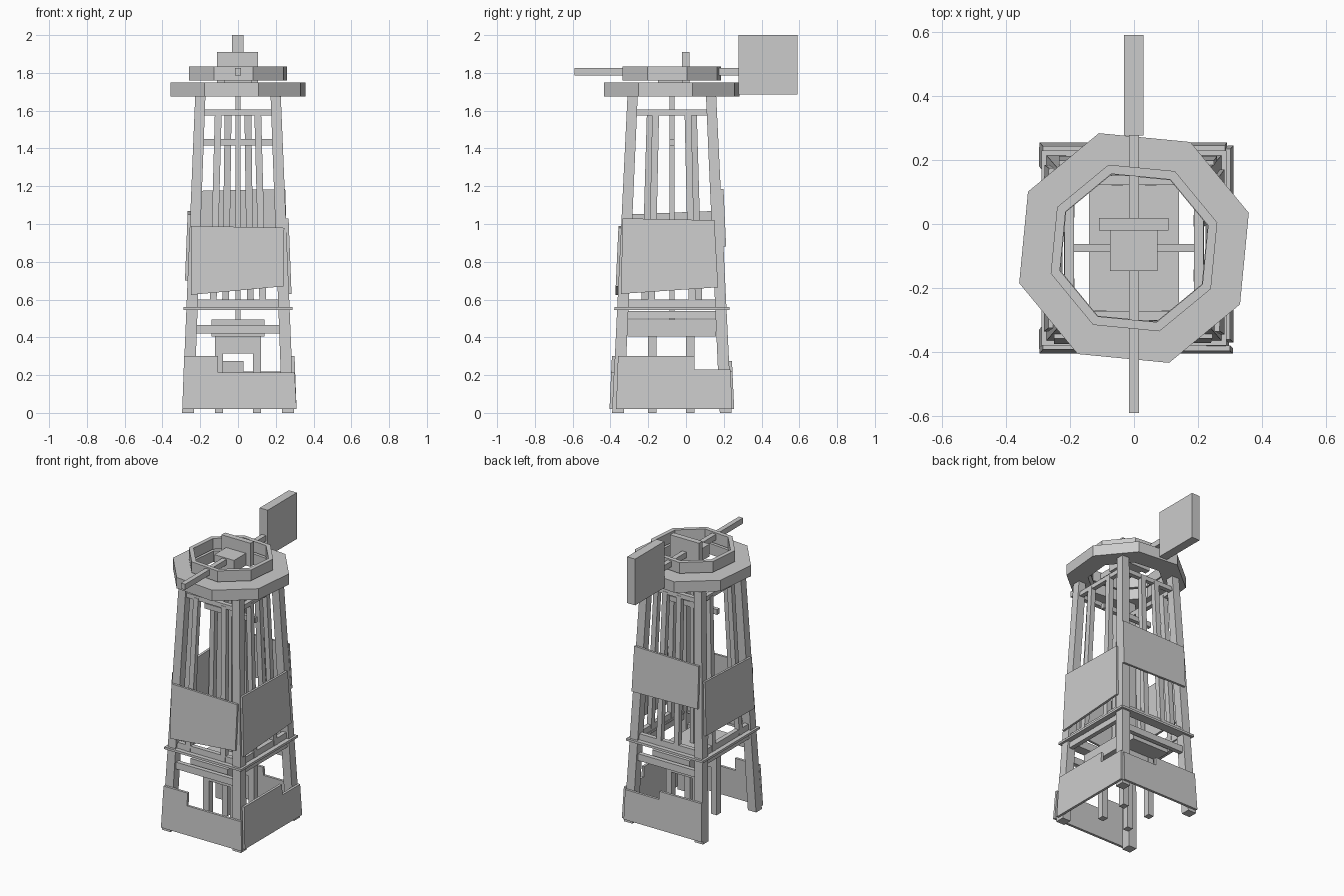
import bpy, bmesh, math
from mathutils import Vector

if "Cube" in bpy.data.objects:
    bpy.data.objects.remove(bpy.data.objects["Cube"])

CY = -0.075                      # tower axis in y


def hx(z): return 0.265 - 0.039 * z      # leg centre distance from axis, x
def hy(z): return 0.285 - 0.046 * z      # leg centre distance from axis, y


def finish(name, bm):
    bmesh.ops.recalc_face_normals(bm, faces=bm.faces)
    me = bpy.data.meshes.new(name)
    bm.to_mesh(me)
    bm.free()
    ob = bpy.data.objects.new(name, me)
    bpy.context.collection.objects.link(ob)
    return ob


def loft(name, a, b):
    """Solid between two matching outlines."""
    bm = bmesh.new()
    va = [bm.verts.new(p) for p in a]
    vb = [bm.verts.new(p) for p in b]
    n = len(va)
    bm.faces.new(va)
    bm.faces.new(vb[::-1])
    for i in range(n):
        j = (i + 1) % n
        bm.faces.new((va[i], vb[i], vb[j], va[j]))
    return finish(name, bm)


def box(name, x0, x1, y0, y1, z0, z1):
    sq = [(x0, y0), (x1, y0), (x1, y1), (x0, y1)]
    return loft(name, [(x, y, z0) for x, y in sq], [(x, y, z1) for x, y in sq])


def on_side(side, u, z, off):
    """Point on a leaning tower side: u runs along world x or y."""
    if side in ("front", "back"):
        s = -1 if side == "front" else 1
        return Vector((u, CY + s * (hy(z) + off), z))
    s = 1 if side == "right" else -1
    return Vector((s * (hx(z) + off), CY + u, z))


def panel(name, side, outline, off0, off1):
    return loft(f"{side}_{name}", [on_side(side, u, z, off0) for u, z in outline],
                [on_side(side, u, z, off1) for u, z in outline])


def ring(name, r_out, r_in, z0, z1):
    bm = bmesh.new()
    loops = []
    for r, z in ((r_out, z0), (r_out, z1), (r_in, z1), (r_in, z0)):
        loops.append([bm.verts.new((r * math.cos(math.radians(17 + 45 * i)),
                                    CY + r * math.sin(math.radians(17 + 45 * i)), z))
                      for i in range(8)])
    for k in range(4):
        a, b = loops[k], loops[(k + 1) % 4]
        for i in range(8):
            j = (i + 1) % 8
            bm.faces.new((a[i], a[j], b[j], b[i]))
    return finish(name, bm)


# corner legs
for sx in (-1, 1):
    for sy in (-1, 1):
        ends = []
        for z, w in ((0, 0.031), (1.69, 0.027)):
            cx, cy = sx * hx(z), CY + sy * hy(z)
            ends.append([(cx + a * w, cy + b * w, z)
                         for a, b in ((-1, -1), (1, -1), (1, 1), (-1, 1))])
        loft("corner_leg", *ends)

# cross beams, studs and ledge on all four sides
stud_pos = {"front": 0.11, "back": 0.055, "right": 0.09, "left": 0.12}
for side, p in stud_pos.items():
    h = hy if side in ("left", "right") else hx

    def beam(name, z0, z1, off0=-0.015, off1=0.015):
        panel(name, side, [(-h(z0), z0), (h(z0), z0), (h(z1), z1), (-h(z1), z1)], off0, off1)

    beam("top_beam", 1.575, 1.605)
    beam("ledge_beam", 0.56, 0.60)
    if side in ("front", "back"):
        beam("low_beam", 0.42, 0.465)
    else:
        beam("low_beam", 0.50, 0.54)
    for s in (-1, 1):
        b, t, w = s * p * 1.2, s * p * 0.95, 0.018
        panel("stud", side, [(b - w, 0.56), (b + w, 0.56), (t + w, 1.59), (t - w, 1.59)],
              -0.017, 0.017)
    e = h(0.55) + 0.045
    panel("ledge", side, [(-e, 0.545), (e, 0.545), (e, 0.56), (-e, 0.56)], -0.02, 0.045)

# upper boards, uneven cut
upper = {
    "front": [(-0.25, 0.625), (0.24, 0.67), (0.245, 0.98), (-0.25, 0.99)],
    "right": [(-0.27, 0.63), (0.245, 0.665), (0.225, 1.02), (-0.26, 1.03)],
    "back": [(-0.235, 0.89), (0.26, 0.88), (0.25, 1.185), (-0.235, 1.175)],
    "left": [(-0.26, 0.70), (0.26, 0.71), (0.25, 1.07), (-0.25, 1.05)],
}
for side, pts in upper.items():
    panel("upper_board", side, pts, 0.028, 0.043)

# stepped lower boards, left side stays open
lower = {
    "front": [(-0.295, 0.02), (0.31, 0.02), (0.30, 0.215), (-0.105, 0.215),
              (-0.105, 0.30), (-0.285, 0.30)],
    "right": [(-0.295, 0.02), (0.32, 0.02), (0.31, 0.23), (0.12, 0.23),
              (0.12, 0.30), (-0.285, 0.30)],
    "back": [(-0.295, 0.02), (0.29, 0.02), (0.285, 0.22), (0.03, 0.22),
             (0.03, 0.275), (-0.285, 0.275)],
}
for side, pts in lower.items():
    panel("lower_board", side, pts, 0.029, 0.046)

# inner machine table
box("table_slab", -0.14, 0.14, -0.31, 0.16, 0.405, 0.495)
for x in (-0.1, 0.1):
    for y in (-0.178, 0.022):
        box("table_leg", x - 0.021, x + 0.021, y - 0.022, y + 0.022, 0, 0.41)
for y in (-0.178, 0.022):
    box("table_apron", -0.08, 0.08, y - 0.02, y + 0.02, 0.315, 0.41)

# central shaft and its brace
box("central_shaft", -0.013, 0.013, CY - 0.013, CY + 0.013, 0.49, 1.76)
box("shaft_brace", -0.19, 0.19, CY - 0.013, CY + 0.013, 1.415, 1.45)

# octagonal rings
ring("lower_ring", 0.375, 0.24, 1.676, 1.75)
ring("upper_ring", 0.272, 0.242, 1.761, 1.835)

# head, axle and tail vane
box("head_block", -0.075, 0.073, -0.147, -0.02, 1.75, 1.833)
box("head_plate", -0.11, 0.107, -0.02, 0.018, 1.75, 1.91)
box("axle", -0.016, 0.016, -0.59, 0.28, 1.787, 1.825)
box("tail_vane", -0.031, 0.029, 0.277, 0.59, 1.686, 2.0)
